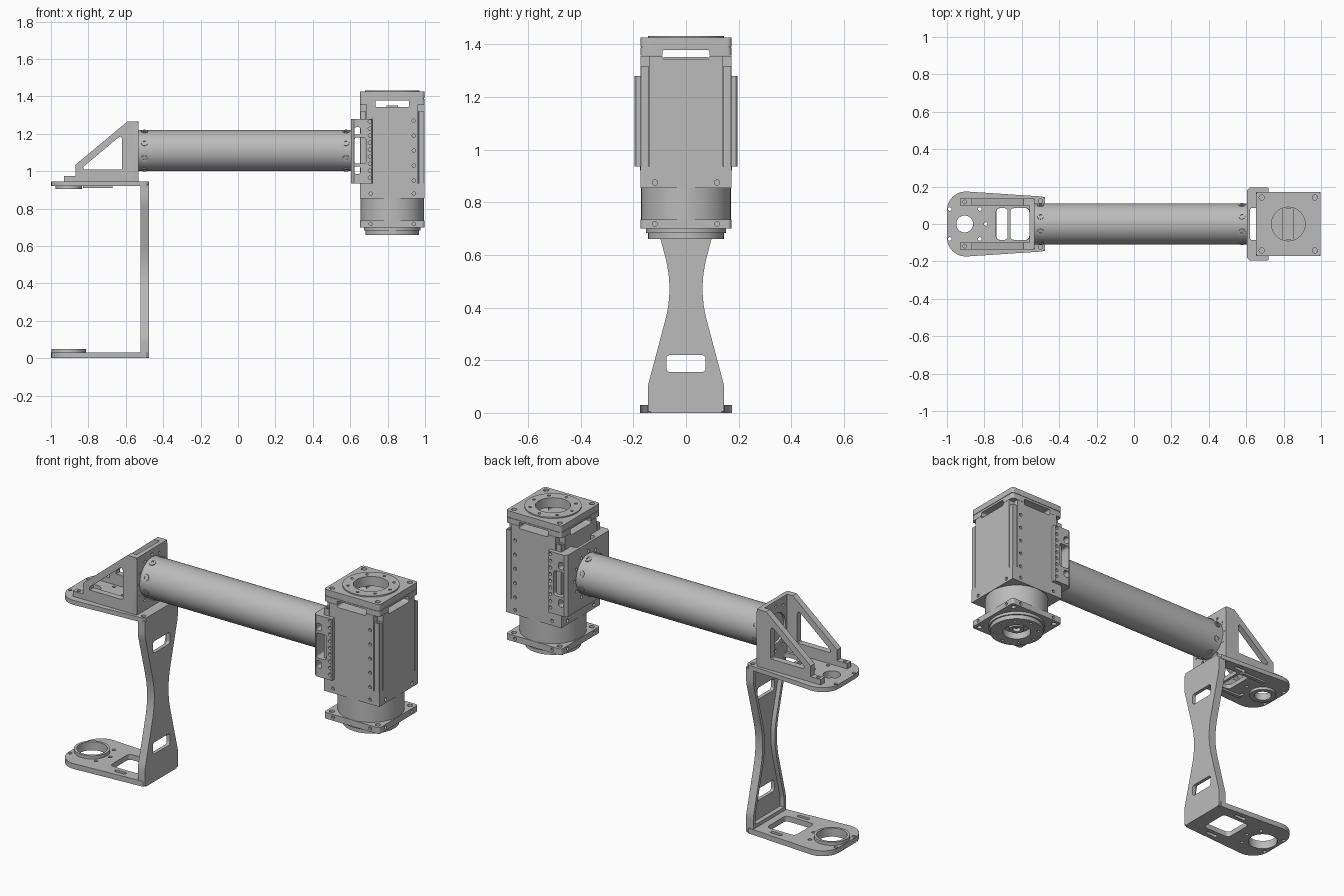
import bpy, bmesh
from math import sin, cos, pi, radians
from mathutils import Matrix, Vector

cube = bpy.data.objects.get("Cube")
if cube:
    bpy.data.objects.remove(cube, do_unlink=True)

grey = bpy.data.materials.new("machined_grey")
grey.use_nodes = True
grey.diffuse_color = (0.5, 0.5, 0.5, 1)
grey.node_tree.nodes["Principled BSDF"].inputs["Base Color"].default_value = (0.5, 0.5, 0.5, 1)


# ---- outlines and solids: a solid is (outline, axis, start, end, optional matrix)
def circle(u, v, r, n=48):
    return [(u + r * cos(2 * pi * i / n), v + r * sin(2 * pi * i / n)) for i in range(n)]


def rrect(u0, u1, v0, v1, r=0.0):
    if r == 0:
        return [(u0, v0), (u1, v0), (u1, v1), (u0, v1)]
    centres = [(u1 - r, v1 - r), (u0 + r, v1 - r), (u0 + r, v0 + r), (u1 - r, v0 + r)]
    return [(u + r * cos(pi / 2 * (q + i / 6)), v + r * sin(pi / 2 * (q + i / 6)))
            for q, (u, v) in enumerate(centres) for i in range(7)]


def hole(u, v, r, axis, a, b):
    return (circle(u, v, r, 16), axis, a, b)


def make_object(name, solids):
    bm = bmesh.new()
    for solid in solids:
        outline, axis, a, b = solid[:4]
        mat = solid[4] if len(solid) > 4 else Matrix()
        place = {"x": lambda u, v, w: (w, u, v), "y": lambda u, v, w: (u, w, v),
                 "z": lambda u, v, w: (u, v, w)}[axis]
        low, high = [[bm.verts.new(mat @ Vector(place(u, v, w))) for u, v in outline]
                     for w in (a, b)]
        bm.faces.new(low)
        bm.faces.new(high)
        for i in range(len(low)):
            bm.faces.new((low[i - 1], low[i], high[i], high[i - 1]))
    bmesh.ops.recalc_face_normals(bm, faces=bm.faces)
    mesh = bpy.data.meshes.new(name)
    bm.to_mesh(mesh)
    bm.free()
    obj = bpy.data.objects.new(name, mesh)
    bpy.context.scene.collection.objects.link(obj)
    return obj


def part(name, solids, cuts=()):
    obj = make_object(name, solids)
    cutters = []
    for cut in cuts:
        cutter = make_object("cutter", [cut])
        cutter.hide_render = True
        mod = obj.modifiers.new("cut", "BOOLEAN")
        mod.operation, mod.solver, mod.object = "DIFFERENCE", "EXACT", cutter
        cutters.append(cutter)
    if cutters:
        dg = bpy.context.evaluated_depsgraph_get()
        mesh = bpy.data.meshes.new_from_object(obj.evaluated_get(dg))
        obj.modifiers.clear()
        obj.data = mesh
        for cutter in cutters:
            bpy.data.objects.remove(cutter, do_unlink=True)
    obj.data.materials.clear()
    obj.data.materials.append(grey)
    for p in obj.data.polygons:
        p.material_index = 0
    bpy.ops.object.select_all(action="DESELECT")
    obj.select_set(True)
    bpy.context.view_layer.objects.active = obj
    bpy.ops.object.shade_smooth_by_angle(angle=radians(30))
    return obj


SIDES = (-1, 1)
PX = -0.905          # pivot axis of the yoke
HX = 0.825           # axis of the actuator
TZ = 1.11            # axis of the tube

# ---- yoke plates
left_end = [(x, y) for x, y in rrect(-1, -0.6, -0.174, 0.174, 0.1) if x < -0.89]
plate = left_end + [(-0.49, -0.147), (-0.475, -0.135), (-0.475, 0.135), (-0.49, 0.147)]
pivot_holes = [(PX + 0.113 * cos(pi / 4 * k), 0.113 * sin(pi / 4 * k)) for k in (0, 1, 3, 5, 7)]


def plate_cuts(z0, z1, r):
    return ([(circle(PX, 0, r), "z", z0, z1)]
            + [hole(x, y, 0.01, "z", z0, z1) for x, y in pivot_holes]
            + [(rrect(-0.68, -0.61, s * 0.119 - 0.01, s * 0.119 + 0.01, 0.009), "z", z0, z1)
               for s in SIDES])


part("lower_plate", [(plate, "z", 0, 0.03)],
     plate_cuts(-0.1, 0.1, 0.078) + [(rrect(-0.735, -0.56, -0.085, 0.085, 0.02), "z", -0.1, 0.1)])
part("lower_pivot_ring", [(circle(PX, 0, 0.092), "z", 0.02, 0.048)],
     [(circle(PX, 0, 0.078), "z", -0.1, 0.1)])
part("upper_plate", [(plate, "z", 0.92, 0.945)],
     plate_cuts(0.8, 1, 0.045)
     + [(rrect(a, b, -0.085, 0.085, 0.02), "z", 0.8, 1) for a, b in ((-0.737, -0.675), (-0.66, -0.558))]
     + [hole(-0.5, s * 0.123, 0.012, "z", 0.8, 1) for s in SIDES])
part("upper_pivot_ring", [(circle(PX, 0, 0.071), "z", 0.905, 0.925)],
     [(circle(PX, 0, 0.045), "z", 0.8, 1)])
part("upper_plate_ribs", [(rrect(-0.83, -0.67, s * 0.1 - 0.01, s * 0.1 + 0.01), "z", 0.91, 0.922)
                          for s in SIDES])


# ---- hourglass upright with a recessed inner face
def hourglass(z0, z1, inset):
    def half(z):
        t = abs(z - 0.472)
        w = 0.063 + 1.1 * t * t if t < 0.12 else min(0.145, 0.0788 + 0.265 * (t - 0.12))
        return w - inset
    zs = [z0 + (z1 - z0) * i / 48 for i in range(49)]
    return [(half(z), z) for z in zs] + [(-half(z), z) for z in reversed(zs)]


part("upright", [(hourglass(0.005, 0.93, 0), "x", -0.52, -0.475)],
     [(hourglass(0.05, 0.895, 0.018), "x", -0.6, -0.495)]
     + [(rrect(-0.075, 0.075, z, z + 0.065, 0.015), "x", -0.6, -0.4) for z in (0.155, 0.722)])

# ---- tube bracket
ring_holes = [(0.125 * cos(pi / 6 * k), TZ + 0.125 * sin(pi / 6 * k)) for k in range(12)]
part("bracket_plate", [(rrect(-0.135, 0.135, 0.94, 1.265, 0.02), "x", -0.558, -0.533)],
     [hole(y, z, 0.008, "x", -0.6, -0.5) for y, z in ring_holes]
     + [(circle(0, TZ, 0.085), "x", -0.6, -0.545)])
gusset = [(-0.93, 0.942), (-0.535, 0.942), (-0.535, 1.265), (-0.592, 1.265),
          (-0.868, 1.035), (-0.868, 0.975), (-0.93, 0.975)]
opening = [(-0.825, 1.008), (-0.625, 1.008), (-0.62, 1.013), (-0.62, 1.172),
           (-0.627, 1.185), (-0.64, 1.18), (-0.828, 1.022)]
for s, side in ((1, "back"), (-1, "front")):
    ys = sorted((s * 0.1, s * 0.135))
    part(side + "_gusset", [(gusset, "y", *ys)],
         [(opening, "y", -0.3, 0.3), hole(PX, s * 0.118, 0.01, "z", 0.955, 1)])

# ---- tube and its radial screws
part("tube", [(circle(0, TZ, 0.11, 64), "x", -0.535, 0.607)])
screws, sockets = [], []
for x in (-0.5, 0.577):
    for k in range(8):
        m = Matrix.Translation((x, 0, TZ)) @ Matrix.Rotation(pi / 4 * (k + 0.5), 4, "X")
        screws.append((circle(0, 0, 0.018, 16), "z", 0.09, 0.1135, m))
        sockets.append((circle(0, 0, 0.009, 6), "z", 0.102, 0.13, m))
part("tube_screws", screws, sockets)

# ---- saddle clamping the tube to the actuator
half = [(0.655, 0.172), (0.72, 0.172), (0.72, 0.19), (0.715, 0.195), (0.62, 0.195), (0.605, 0.18)]
saddle = half + [(x, -y) for x, y in reversed(half)]
saddle_cuts = [(rrect(0.62, 0.7, -0.085, 0.085, 0.01), "z", 0.8, 1.4),
               (rrect(0.622, 0.685, 1.04, 1.18, 0.015), "y", -0.3, 0.3)]
saddle_cuts += [(rrect(0.622, 0.654, z - 0.02, z + 0.02, 0.01), "y", -0.3, 0.3) for z in (1.005, 1.215)]
saddle_cuts += [hole(0.705, 0.965 + 0.0375 * i, 0.009, "y", -0.3, 0.3) for i in range(9)]
saddle_cuts += [hole(y, z, 0.008, "x", 0.59, 0.615) for y, z in ring_holes]
part("saddle", [(saddle, "z", 0.935, 1.28)], saddle_cuts)

# ---- actuator housing
W = 0.172
body = rrect(HX - W, HX + W, -W, W)
vents = [(rrect(HX - 0.09, HX + 0.09, 1.343, 1.378, 0.008), "y", -0.3, 0.3),
         (rrect(-0.09, 0.09, 1.343, 1.378, 0.008), "x", 0.5, 1.2)]
notches = [(rrect(min(a, b), max(a, b), min(c, d), max(c, d)), "z", 0.935, 1.356)
           for sx in SIDES for sy in SIDES
           for a, b, c, d in [(HX + sx * 0.137, HX + sx * 0.2, sy * 0.14, sy * 0.2)]]
side_holes = [hole(0.94, z, 0.009, "y", s * 0.16, s * 0.2)
              for s in SIDES for z in (0.88, 0.95, 1.03, 1.11, 1.19, 1.27)]
side_holes += [hole(HX - 0.115, 0.88, 0.009, "y", s * 0.16, s * 0.2) for s in SIDES]
side_holes += [hole(s * 0.118, 0.875, 0.01, "x", a, a + 0.04) for s in SIDES for a in (0.63, 0.985)]
part("housing", [(body, "z", 0.854, 1.356)],
     notches + side_holes + vents + [(circle(HX, 0, 0.088), "z", 1.335, 1.5)])
part("corner_bars", [(rrect(HX + sx * 0.156 - 0.016, HX + sx * 0.156 + 0.016,
                            sy * 0.157 - 0.015, sy * 0.157 + 0.015, 0.004), "z", 0.934, 1.318)
                     for sx in SIDES for sy in SIDES],
     [hole(HX + sx * 0.156, sy * 0.157, 0.009, "z", 1.3, 1.4) for sx in SIDES for sy in SIDES])
part("inner_hub", [(rrect(HX - 0.03, HX + 0.03, -0.085, 0.085), "z", 1.33, 1.351)])

# ---- top cap, two stacked plates and a raised ring
corners = [(HX + sx * 0.142, sy * 0.142) for sx in SIDES for sy in SIDES]
ring8 = [(HX + 0.118 * cos(pi / 4 * k), 0.118 * sin(pi / 4 * k)) for k in range(8)]
bore = [(circle(HX, 0, 0.09), "z", 1.2, 1.6)]
cap = rrect(HX - W, HX + W, -W, W, 0.015)
trim = rrect(HX - W + 0.003, HX + W - 0.003, -W + 0.003, W - 0.003, 0.015)
part("cap_base", [(cap, "z", 1.357, 1.387)], bore + vents)
part("cap_seam", [(trim, "z", 1.386, 1.394)], bore)
part("cap_top", [(cap, "z", 1.392, 1.425)],
     bore + [hole(x, y, 0.014, "z", 1.41, 1.5) for x, y in corners])
part("cap_ring", [(circle(HX, 0, 0.145), "z", 1.42, 1.432)],
     bore + [hole(x, y, 0.008, "z", 1.415, 1.5) for x, y in ring8])

# ---- neck, square flange and output
part("neck", [(circle(HX, 0, 0.17, 64), "z", 0.725, 0.86)])
part("flange", [(cap, "z", 0.7, 0.735)],
     [hole(x, y, 0.014, "z", 0.6, 0.8) for x, y in corners]
     + [hole(HX + k * 0.115, 0.718, 0.009, "y", s * 0.16, s * 0.2) for s in SIDES for k in SIDES]
     + [hole(k * 0.118, 0.718, 0.009, "x", a, a + 0.04) for k in SIDES for a in (0.63, 0.985)])
recess = [(circle(HX, 0, 0.075), "z", 0.5, 0.7)]
part("output_step", [(circle(HX, 0, 0.152), "z", 0.684, 0.705)], recess)
part("output_ring", [(circle(HX, 0, 0.144), "z", 0.66, 0.69)],
     recess + [hole(x, y, 0.008, "z", 0.6, 0.67) for x, y in ring8])
part("output_hub", [(circle(HX, 0, 0.04), "z", 0.675, 0.71)],
     [(circle(HX, 0, 0.022), "z", 0.6, 0.695)])
